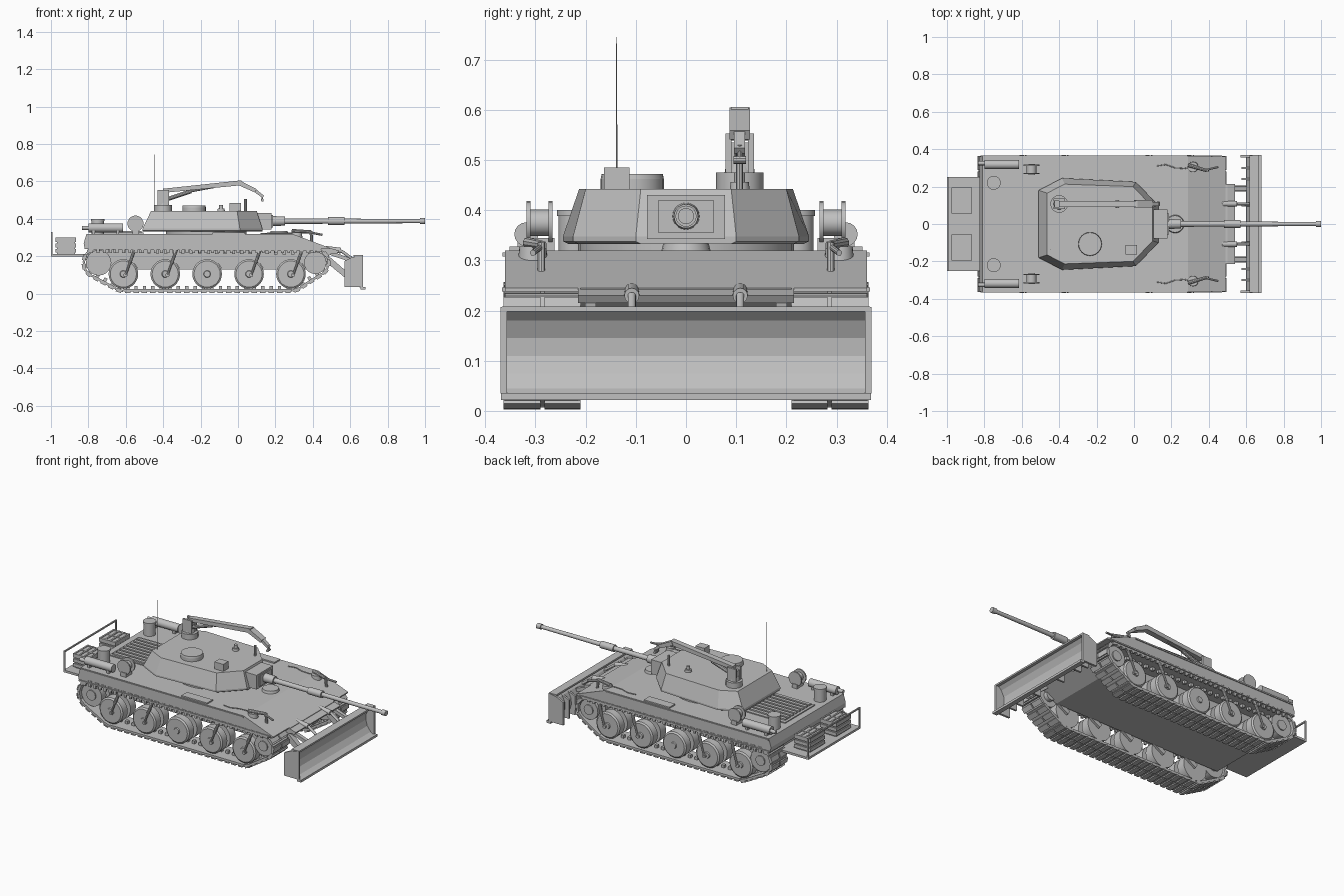
import bpy, bmesh, math
from mathutils import Vector, Matrix
from mathutils.geometry import convex_hull_2d

grey = bpy.data.materials.new("plain grey")
grey.diffuse_color = (0.53, 0.53, 0.53, 1)


def finish(name, bm, smooth=False):
    bmesh.ops.recalc_face_normals(bm, faces=bm.faces)
    me = bpy.data.meshes.new(name)
    bm.to_mesh(me)
    bm.free()
    me.materials.append(grey)
    ob = bpy.data.objects.new(name, me)
    bpy.context.collection.objects.link(ob)
    if smooth:
        bpy.ops.object.select_all(action='DESELECT')
        ob.select_set(True)
        bpy.context.view_layer.objects.active = ob
        bpy.ops.object.shade_smooth_by_angle(angle=math.radians(35))
    return ob


def add_box(bm, x0, x1, y0, y1, z0, z1, mat=Matrix()):
    m = Matrix.Translation(((x0 + x1) / 2, (y0 + y1) / 2, (z0 + z1) / 2))
    m = mat @ m @ Matrix.Diagonal((abs(x1 - x0), abs(y1 - y0), abs(z1 - z0), 1))
    bmesh.ops.create_cube(bm, size=1, matrix=m)


def boxes(name, *dims):
    bm = bmesh.new()
    for d in dims:
        add_box(bm, *d)
    return finish(name, bm)


def cyls(name, *segs, n=20):
    """Each segment is (start, end, start radius, end radius)."""
    bm = bmesh.new()
    for a, b, r0, r1 in segs:
        a, b = Vector(a), Vector(b)
        m = Matrix.Translation((a + b) / 2) @ (b - a).to_track_quat('Z', 'Y').to_matrix().to_4x4()
        bmesh.ops.create_cone(bm, cap_ends=True, segments=n, radius1=r0, radius2=r1,
                              depth=(b - a).length, matrix=m)
    return finish(name, bm, True)


def prism(name, pts, y0, y1):
    bm = bmesh.new()
    f = bm.faces.new([bm.verts.new((x, y0, z)) for x, z in pts])
    ext = bmesh.ops.extrude_face_region(bm, geom=[f])['geom']
    bmesh.ops.translate(bm, vec=(0, y1 - y0, 0), verts=[v for v in ext if isinstance(v, bmesh.types.BMVert)])
    return finish(name, bm)


def beam(name, a, b, w, h0, h1):
    """Tapered square beam lying in the xz plane."""
    d = Vector((b[0] - a[0], b[2] - a[2])).normalized()
    nx, nz = -d.y, d.x
    pts = [(p[0] + s * nx * h / 2, p[2] + s * nz * h / 2) for p, h, s in
           ((a, h0, -1), (b, h1, -1), (b, h1, 1), (a, h0, 1))]
    return prism(name, pts, a[1] - w / 2, a[1] + w / 2)


def loft(name, layers):
    """Half outlines (x, y) mirrored over y and stacked at each height."""
    bm = bmesh.new()
    rings = [[bm.verts.new((x, y, z)) for x, y in half + [(x, -y) for x, y in reversed(half)]]
             for half, z in layers]
    for a, b in zip(rings, rings[1:]):
        for i in range(len(a)):
            j = (i + 1) % len(a)
            bm.faces.new((a[i], a[j], b[j], b[i]))
    bm.faces.new(rings[0])
    bm.faces.new(rings[-1])
    return finish(name, bm)


# Hull
prism("upper_hull", [(-.82, .24), (-.825, .27), (-.81, .32), (.29, .32), (.49, .245), (.49, .238)], -.36, .36)
prism("lower_hull", [(-.8, .245), (-.8, .19), (-.76, .13), (.37, .13), (.47, .19), (.5, .215), (.5, .245)], -.21, .21)
prism("nose_plate", [(.46, .215), (.53, .215), (.54, .23), (.49, .245), (.46, .245)], -.215, .215)
boxes("engine_deck", (-.77, -.505, -.14, .145, .318, .326),
      *[(-.755, -.515, -.128 + i * .033, -.108 + i * .033, .32, .334) for i in range(8)])
cyls("driver_hatch", ((.22, 0, .315), (.22, 0, .335), .05, .045))
cyls("turret_ring", ((-.17, 0, .315), (-.17, 0, .345), .215, .215), n=32)

# Turret
low = [(-.51, .18), (-.385, .245), (.01, .225), (.13, .1)]
top = [(-.465, .165), (-.37, .213), (-.005, .2), (.1, .09)]
loft("turret", [([(x, y - .01) for x, y in low], .333), (low, .338), (low, .348), (top, .442)])
boxes("mantlet", (.08, .18, -.078, .078, .343, .43), (.18, .186, -.055, .055, .355, .42))
cyls("gun_barrel", ((.18, 0, .388), (.25, 0, .388), .027, .024), ((.25, 0, .388), (.49, 0, .388), .015, .014),
     ((.48, 0, .388), (.57, 0, .388), .021, .021), ((.57, 0, .388), (.98, 0, .388), .013, .011),
     ((.972, 0, .388), (1, 0, .388), .016, .016))
cyls("commander_cupola", ((-.235, -.107, .44), (-.235, -.107, .462), .063, .063),
     ((-.235, -.107, .462), (-.235, -.107, .472), .063, .061), n=24)
boxes("sight_box", (-.045, .015, -.163, -.113, .44, .485))
cyls("periscope", ((-.09, .107, .44), (-.09, .107, .456), .02, .018),
     ((-.09, .107, .456), (-.09, .107, .475), .011, .011), n=12)
cyls("antenna", ((-.448, -.138, .42), (-.448, -.138, .55), .002, .0016),
     ((-.448, -.138, .55), (-.448, -.138, .745), .0011, .0009), n=6)

# Crane
cy = .107
cyls("crane_base", ((-.4, cy, .435), (-.4, cy, .475), .047, .047), ((-.4, cy, .475), (-.4, cy, .5), .03, .026))
boxes("crane_post", (-.43, -.37, cy - .028, cy - .016, .475, .553), (-.43, -.37, cy + .016, cy + .028, .475, .553),
      (-.425, -.375, cy - .02, cy + .02, .48, .535))
beam("crane_boom", (-.4, cy, .55), (.02, cy, .593), .034, .022, .026)
beam("crane_jib", (.005, cy, .593), (.095, cy, .55), .04, .026, .02)
beam("crane_tip", (.085, cy, .556), (.135, cy, .518), .022, .018, .014)
cyls("crane_ram", ((-.38, cy, .505), (-.25, cy, .548), .011, .011), ((-.25, cy, .548), (-.13, cy, .57), .006, .006), n=10)
cyls("crane_hook", ((.13, cy, .53), (.13, cy, .5), .005, .005), ((.13, cy - .012, .5), (.13, cy + .012, .5), .008, .008), n=10)
cyls("crane_rest", ((.04, cy, .42), (.04, cy, .505), .007, .007), n=8)

# Rear platform with rail and crates
boxes("rear_platform", (-1, -.8, -.25, .25, .2, .213))
boxes("rear_rail", *[(-1, -.992, y - .004, y + .004, .2, .33) for y in (-.246, .246)],
      (-1, -.992, -.25, .25, .322, .33))
for s in (1, -1):
    y0, y1 = s * .055, s * .195
    bm = bmesh.new()
    add_box(bm, -.968, -.872, s * .062, s * .188, .213, .292)
    for i in range(3):
        add_box(bm, -.975, -.865, y0, y1, .22 + i * .028, .24 + i * .028)
    for i in range(4):
        x = -.975 + i * .0335
        add_box(bm, x, x + .0095, y0, y1, .288, .3)
    for i in range(3):
        y = s * (.055 + i * .065)
        add_box(bm, -.975, -.865, y, y + s * .01, .288, .299)
    finish("crate", bm)

# Track path around the rollers
WHEELS = [-.613, -.389, -.165, .059, .283]
ROLLS = [(-.745, .165, .075), (.413, .165, .066), (-.613, .105, .085), (.283, .105, .085)]
cloud = [(x + r * math.cos(a * math.pi / 24), z + r * math.sin(a * math.pi / 24))
         for x, z, r in ROLLS for a in range(48)]
loop = [Vector(cloud[i]) for i in convex_hull_2d(cloud)]
edges = list(zip(loop, loop[1:] + loop[:1]))
total = sum((b - a).length for a, b in edges)
if sum(a.x * b.y - b.x * a.y for a, b in edges) < 0:
    edges = [(b, a) for a, b in reversed(edges)]


def track_frame(dist):
    for a, b in edges:
        ln = (b - a).length
        if dist <= ln:
            p, d = a + (b - a) * dist / ln, (b - a) / ln
            return Matrix(((d.x, 0, d.y, p.x), (0, 1, 0, 0), (d.y, 0, -d.x, p.y), (0, 0, 0, 1)))
        dist -= ln


LINKS = 62
for s in (1, -1):
    # Track links: plate, paired shallow pads and a centre guide tooth
    bm = bmesh.new()
    for i in range(LINKS):
        m = track_frame(total * (i + .5) / LINKS)
        h = total / LINKS / 2
        add_box(bm, -h, h, s * .215, s * .36, -.004, .009, m)
        add_box(bm, -h * .65, h * .65, s * .21, s * .282, .009, .016, m)
        add_box(bm, -h * .65, h * .65, s * .29, s * .363, .009, .016, m)
        add_box(bm, -.009, .009, s * .278, s * .296, -.022, 0, m)
    finish("track", bm)
    for x in WHEELS:
        cyls("road_wheel", ((x, s * .22, .105), (x, s * .272, .105), .079, .079),
             ((x, s * .26, .105), (x, s * .31, .105), .045, .045),
             ((x, s * .3, .105), (x, s * .345, .105), .079, .079),
             ((x, s * .345, .105), (x, s * .352, .105), .079, .07),
             ((x, s * .35, .105), (x, s * .358, .105), .02, .016), n=28)
        # Swing arm carrying the wheel
        beam("swing_arm", (x, s * .215, .105), (x + .07, s * .215, .15), .018, .025, .03)
        if x != WHEELS[2]:
            cyls("damper", ((x + .06, s * .35, .235), (x + .035, s * .36, .165), .009, .009),
                 ((x + .035, s * .36, .165), (x + .012, s * .364, .1), .006, .006),
                 ((x + .012, s * .352, .1), (x + .012, s * .368, .1), .011, .011), n=10)
    for name, x, r in (("drive_sprocket", -.745, .068), ("front_idler", .413, .06)):
        cyls(name, ((x, s * .225, .165), (x, s * .27, .165), r, r), ((x, s * .2, .165), (x, s * .352, .165), .03, .03),
             ((x, s * .3, .165), (x, s * .345, .165), r, r), n=20)
    # Side trim and bolts under the fender edge
    boxes("fender_rail", (-.82, .47, s * .355, s * .366, .238, .246), (-.81, .29, s * .355, s * .365, .308, .316))
    boxes("fender_bolts", *[(-.79 + i * .034, -.775 + i * .034, s * .35, s * .36, .218, .24) for i in range(36)])
    # Deck fittings
    cyls("side_reel", ((-.548, s * .266, .375), (-.548, s * .274, .375), .043, .043),
         ((-.548, s * .274, .375), (-.548, s * .31, .375), .026, .026),
         ((-.548, s * .31, .375), (-.548, s * .318, .375), .043, .043))
    boxes("reel_stand", (-.565, -.53, s * .262, s * .322, .315, .345))
    cyls("stowage_tube", ((-.8, s * .318, .352), (-.615, s * .318, .352), .024, .024),
         ((-.835, s * .325, .352), (-.8, s * .325, .352), .011, .011), n=16)
    boxes("tube_cradle", *[(x, x + .015, s * .3, s * .336, .315, .345) for x in (-.78, -.65)])
    cyls("exhaust_drum", ((-.75, s * .22, .315), (-.75, s * .22, .388), .034, .034),
         ((-.75, s * .22, .388), (-.75, s * .22, .4), .037, .037))
    boxes("deck_hatch", (-.135, .038, s * .297, s * .352, .316, .328))
    cyls("lamp_mount", ((.315, s * .305, .29), (.315, s * .305, .328), .03, .027))
    cyls("lamp_arm", ((.29, s * .315, .335), (.39, s * .285, .33), .011, .009),
         ((.38, s * .288, .328), (.45, s * .305, .315), .006, .006),
         ((.39, s * .288, .335), (.395, s * .288, .27), .008, .008), n=10)
    cable = [(.12, .31, .322), (.17, .318, .323), (.22, .3, .323), (.27, .297, .323), (.31, .305, .323)]
    cyls("tow_cable", *[((a[0], s * a[1], a[2]), (b[0], s * b[1], b[2]), .003, .003)
                        for a, b in zip(cable, cable[1:])], n=8)
    # Blade arms and rams
    beam("blade_arm", (.46, s * .19, .2), (.59, s * .19, .09), .03, .035, .03)
    beam("blade_link", (.47, s * .19, .225), (.6, s * .19, .18), .022, .02, .02)
    cyls("blade_ram", ((.47, s * .108, .24), (.55, s * .108, .23), .015, .015),
         ((.55, s * .108, .23), (.62, s * .108, .18), .008, .008), n=12)
    prism("blade_end", [(.57, .035), (.57, .175), (.61, .195), (.668, .207), (.668, .035)], s * .356, s * .369)

# Dozer blade: curved face with back ribs and cutting edge
face = [(.66, .207), (.632, .18), (.615, .145), (.612, .11), (.622, .075), (.645, .045), (.68, .024)]
prism("blade_face", face + [(x - .012, z) for x, z in reversed(face)], -.36, .36)
boxes("blade_top_edge", (.618, .668, -.366, .366, .198, .208))
boxes("cutting_edge", (.655, .683, -.368, .368, .022, .036))
for y in (-.3, -.24, -.1, .1, .24, .3):
    prism("blade_rib", [(.575, .05), (.575, .165), (.625, .185), (.608, .14), (.605, .1), (.63, .05)], y - .006, y + .006)
